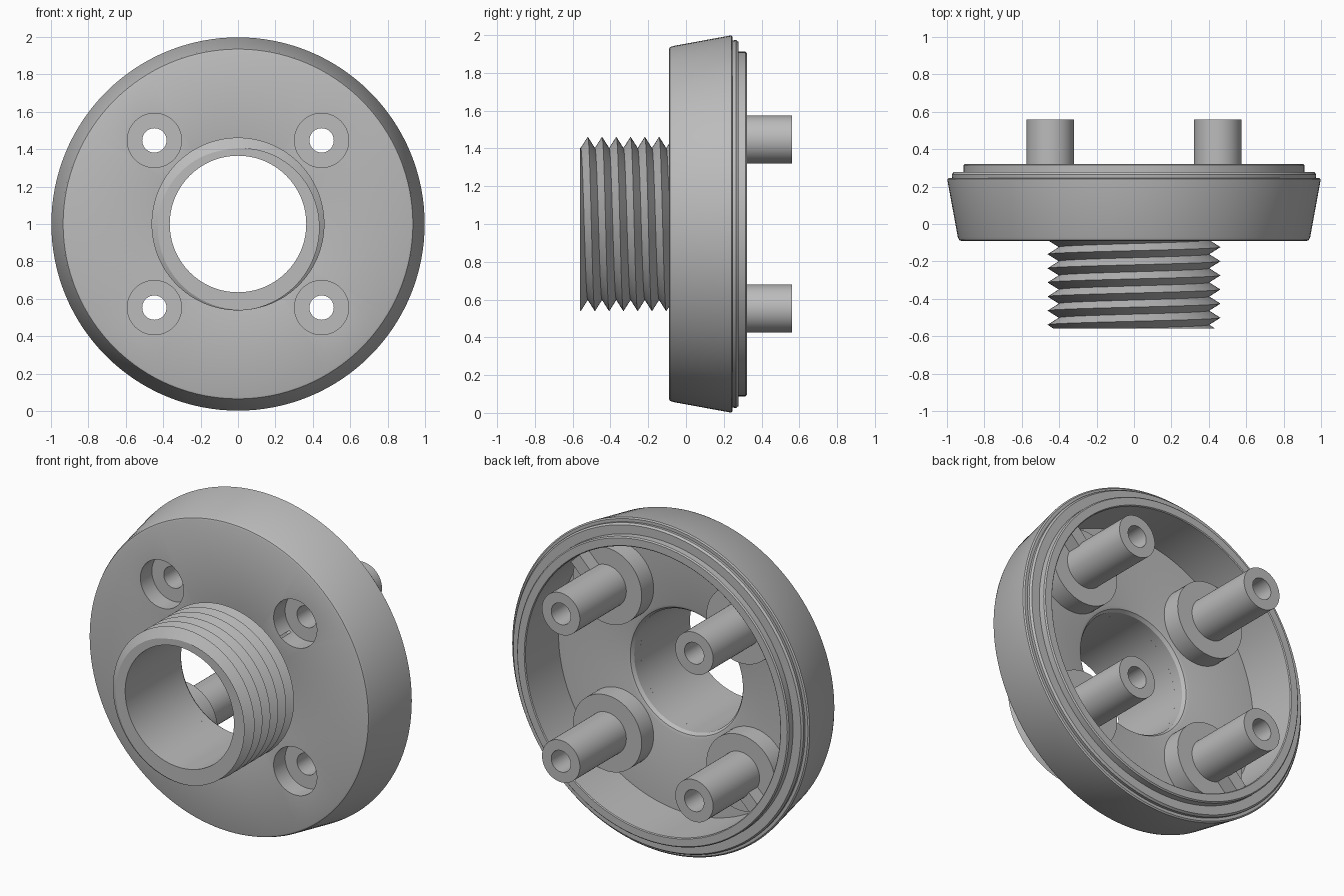
import bpy, bmesh, math
from mathutils import Matrix, Vector

if "Cube" in bpy.data.objects:
    bpy.data.objects.remove(bpy.data.objects["Cube"], do_unlink=True)

grey = bpy.data.materials.new("plain grey")
grey.use_nodes = True
grey.diffuse_color = (0.5, 0.5, 0.5, 1)
grey.node_tree.nodes["Principled BSDF"].inputs["Base Color"].default_value = (0.5, 0.5, 0.5, 1)

FRONT, TIP = -0.09, -0.56      # plate face and pipe end
BORE = 0.365
PIN = 0.447                    # standoff offset in x and z


def finish(name, bm):
    bmesh.ops.remove_doubles(bm, verts=bm.verts, dist=1e-5)
    bmesh.ops.recalc_face_normals(bm, faces=bm.faces)
    mesh = bpy.data.meshes.new(name)
    bm.to_mesh(mesh)
    bm.free()
    mesh.materials.append(grey)
    obj = bpy.data.objects.new(name, mesh)
    bpy.context.collection.objects.link(obj)
    return obj


def smooth(obj):
    bpy.ops.object.select_all(action='DESELECT')
    obj.select_set(True)
    bpy.context.view_layer.objects.active = obj
    bpy.ops.object.shade_smooth_by_angle(angle=math.radians(28))


def lathe(name, profile, x=0.0, z=1.0, steps=64):
    """Revolve a closed (radius, y) profile about an axis along y."""
    bm = bmesh.new()
    vs = [bm.verts.new((x + r, y, z)) for r, y in profile]
    es = [bm.edges.new((a, b)) for a, b in zip(vs, vs[1:] + vs[:1])]
    bmesh.ops.spin(bm, geom=vs + es, cent=(x, 0, z), axis=(0, 1, 0),
                   angle=math.tau, steps=steps)
    return finish(name, bm)


# Hollow flanged cup with a stepped back rim
body = lathe("flange_body", [
    (BORE, -0.085), (0.38, FRONT), (0.925, FRONT), (0.935, -0.086), (0.942, -0.07),
    (0.997, 0.23), (0.998, 0.24), (0.99, 0.246), (0.972, 0.246), (0.974, 0.265),
    (0.965, 0.277), (0.912, 0.277), (0.912, 0.315), (0.905, 0.322), (0.86, 0.322),
    (0.855, 0.317), (0.855, 0), (0.395, 0), (0.378, -0.006), (BORE, -0.025)], steps=128)

# Standoffs with counterbored screw holes, each tied to the wall by a rib
for sx, side in ((1, "left"), (-1, "right")):
    for sz, level in ((1, "upper"), (-1, "lower")):
        x, z = sx * PIN, 1 + sz * PIN
        cutter = lathe("counterbore_cutter", [(0, -0.2), (0.145, -0.2), (0.145, 0.1), (0, 0.1)], x, z)
        cutter.hide_render = True
        mod = body.modifiers.new("counterbore", 'BOOLEAN')
        mod.operation, mod.solver, mod.object = 'DIFFERENCE', 'EXACT', cutter
        bpy.context.view_layer.objects.active = body
        bpy.ops.object.modifier_apply(modifier=mod.name)
        bpy.data.objects.remove(cutter, do_unlink=True)

        smooth(lathe(f"{level}_{side}_standoff", [
            (0.145, 0), (0.145, 0.02), (0.065, 0.02), (0.065, 0.56), (0.127, 0.56),
            (0.127, 0.115), (0.23, 0.115), (0.23, -0.01), (0.16, -0.01)], x, z))

        bm = bmesh.new()
        bmesh.ops.create_cube(bm, size=1, matrix=Matrix.Diagonal((0.16, 0.11, 0.08, 1)))
        out = Vector((sx, 0, sz)).normalized()
        turn = Matrix.Rotation(-math.atan2(sz, sx), 4, 'Y')
        place = Matrix.Translation(Vector((0, 0.145, 1)) + out * 0.79)
        bmesh.ops.transform(bm, matrix=place @ turn, verts=bm.verts)
        finish(f"{level}_{side}_rib", bm)
smooth(body)


# Pipe with a helical V thread, clipped flat at both ends
PITCH, ROOT, CREST, END, STEPS = 0.0755, 0.402, 0.462, -0.085, 96


def thread_radius(y, turn):
    phase = ((y + 0.52) / PITCH - turn) % 1
    return ROOT + (CREST - ROOT) * abs(2 * phase - 1)


bm = bmesh.new()
columns = []
for i in range(STEPS + 1):
    turn = i / STEPS
    section = [(BORE, END), (BORE, TIP)]
    for k in range(-5, 16):
        y = min(max(-0.52 + PITCH * (k / 2 + turn), TIP), END)
        section.append((thread_radius(y, turn), y))
    a = math.tau * turn
    columns.append([bm.verts.new((r * math.sin(a), y, 1 + r * math.cos(a))) for r, y in section])
for c, d in zip(columns, columns[1:]):
    n = len(c)
    for k in range(n):
        bm.faces.new((c[k], c[(k + 1) % n], d[(k + 1) % n], d[k]))
smooth(finish("threaded_pipe", bm))
